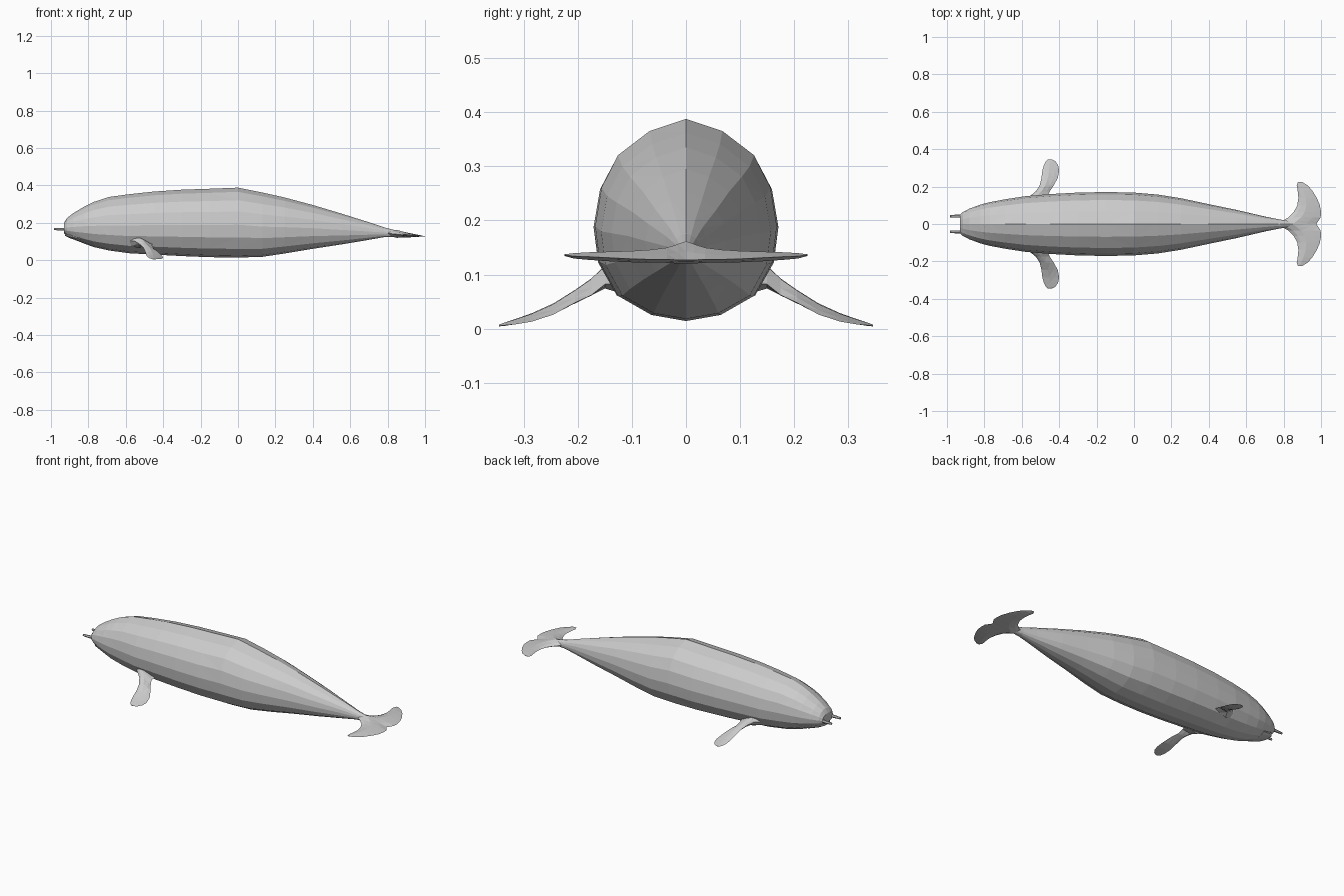
import bpy, bmesh, math

skin = bpy.data.materials.new("grey skin")
skin.diffuse_color = (0.6, 0.6, 0.6, 1)


def loft(name, rings):
    """Skin a list of equal-length closed rings and cap both ends."""
    bm = bmesh.new()
    loops = [[bm.verts.new(p) for p in ring] for ring in rings]
    n = len(rings[0])
    for a, b in zip(loops, loops[1:]):
        for i in range(n):
            j = (i + 1) % n
            bm.faces.new((a[i], a[j], b[j], b[i]))
    bm.faces.new(loops[0])
    bm.faces.new(loops[-1])
    bmesh.ops.triangulate(bm, faces=[f for f in bm.faces if len(f.verts) == 4])
    bmesh.ops.recalc_face_normals(bm, faces=bm.faces)
    mesh = bpy.data.meshes.new(name)
    bm.to_mesh(mesh)
    bm.free()
    mesh.materials.append(skin)
    obj = bpy.data.objects.new(name, mesh)
    bpy.context.collection.objects.link(obj)
    return obj


# Body: x, bottom z, top z, half width
stations = [
    (-0.93, 0.145, 0.200, 0.050), (-0.915, 0.130, 0.225, 0.064),
    (-0.88, 0.112, 0.252, 0.082), (-0.82, 0.088, 0.288, 0.104),
    (-0.77, 0.070, 0.312, 0.117), (-0.69, 0.052, 0.338, 0.132),
    (-0.58, 0.037, 0.353, 0.149), (-0.45, 0.030, 0.367, 0.160),
    (-0.30, 0.022, 0.377, 0.168), (-0.15, 0.016, 0.382, 0.171),
    (0.00, 0.014, 0.388, 0.168), (0.13, 0.018, 0.362, 0.157),
    (0.25, 0.036, 0.335, 0.138), (0.40, 0.061, 0.295, 0.106),
    (0.55, 0.084, 0.250, 0.075), (0.70, 0.109, 0.203, 0.040),
    (0.78, 0.123, 0.176, 0.024), (0.86, 0.126, 0.155, 0.012)]
# Right half of the cross-section: fraction of width, fraction of height
profile = [(0, 1), (0.40, 0.94), (0.75, 0.82), (0.93, 0.66), (1, 0.47),
           (0.95, 0.29), (0.75, 0.125), (0.38, 0.03), (0, 0)]
section = profile + [(-u, v) for u, v in profile[-2:0:-1]]
loft("body", [[(x, w * u, lo + (hi - lo) * v) for u, v in section]
              for x, lo, hi, w in stations])


def blade_ring(y, x0, x1, z0, z1, thick):
    """Lens section from leading edge (x0, z0) to trailing edge (x1, z1)."""
    ring = []
    for t, h in [(0, 0), (0.15, 0.7), (0.4, 1), (0.75, 0.45),
                 (1, 0), (0.75, -0.45), (0.4, -1), (0.15, -0.7)]:
        ring.append((x0 + (x1 - x0) * t, y, z0 + (z1 - z0) * t + h * thick / 2))
    return ring


# Flippers: y, leading x, trailing x, leading z, trailing z, thickness
flipper = [(0.115, -0.59, -0.45, 0.100, 0.085, 0.060),
           (0.150, -0.555, -0.462, 0.104, 0.082, 0.042),
           (0.175, -0.525, -0.450, 0.086, 0.062, 0.030),
           (0.205, -0.505, -0.430, 0.066, 0.048, 0.024),
           (0.245, -0.495, -0.408, 0.043, 0.026, 0.018),
           (0.285, -0.490, -0.400, 0.026, 0.013, 0.013),
           (0.315, -0.482, -0.406, 0.016, 0.008, 0.009),
           (0.337, -0.470, -0.422, 0.009, 0.006, 0.006),
           (0.346, -0.458, -0.440, 0.006, 0.005, 0.003)]
# Tail fluke half, same layout
fluke = [(0.0, 0.765, 0.975, 0.150, 0.127, 0.042),
         (0.015, 0.79, 0.985, 0.146, 0.127, 0.036),
         (0.035, 0.825, 0.998, 0.141, 0.128, 0.028),
         (0.065, 0.855, 1.000, 0.138, 0.128, 0.024),
         (0.100, 0.873, 0.994, 0.136, 0.129, 0.021),
         (0.140, 0.879, 0.977, 0.135, 0.131, 0.018),
         (0.180, 0.875, 0.952, 0.135, 0.133, 0.014),
         (0.207, 0.870, 0.928, 0.135, 0.134, 0.010),
         (0.225, 0.877, 0.898, 0.136, 0.136, 0.003)]

for side, s in (("left", 1), ("right", -1)):
    loft(side + "_flipper",
         [blade_ring(s * y, *rest) for y, *rest in flipper])
    # Short tusk beside the mouth
    tusk = []
    for x, r in ((-0.90, 0.009), (-0.95, 0.008), (-0.985, 0.006)):
        tusk.append([(x, s * 0.042 + r * math.cos(k * math.pi / 3),
                      0.166 + r * math.sin(k * math.pi / 3)) for k in range(6)])
    loft(side + "_tusk", tusk)

full = [(-y, *rest) for y, *rest in fluke[:0:-1]] + fluke
loft("tail_fluke", [blade_ring(*row) for row in full])

# Lower lip
lip = []
for x, w, lo, hi in ((-0.925, 0.030, 0.130, 0.140), (-0.90, 0.055, 0.118, 0.150),
                     (-0.84, 0.070, 0.097, 0.150)):
    lip.append([(x, w * u, lo + (hi - lo) * v) for u, v in section])
loft("lower_lip", lip)
